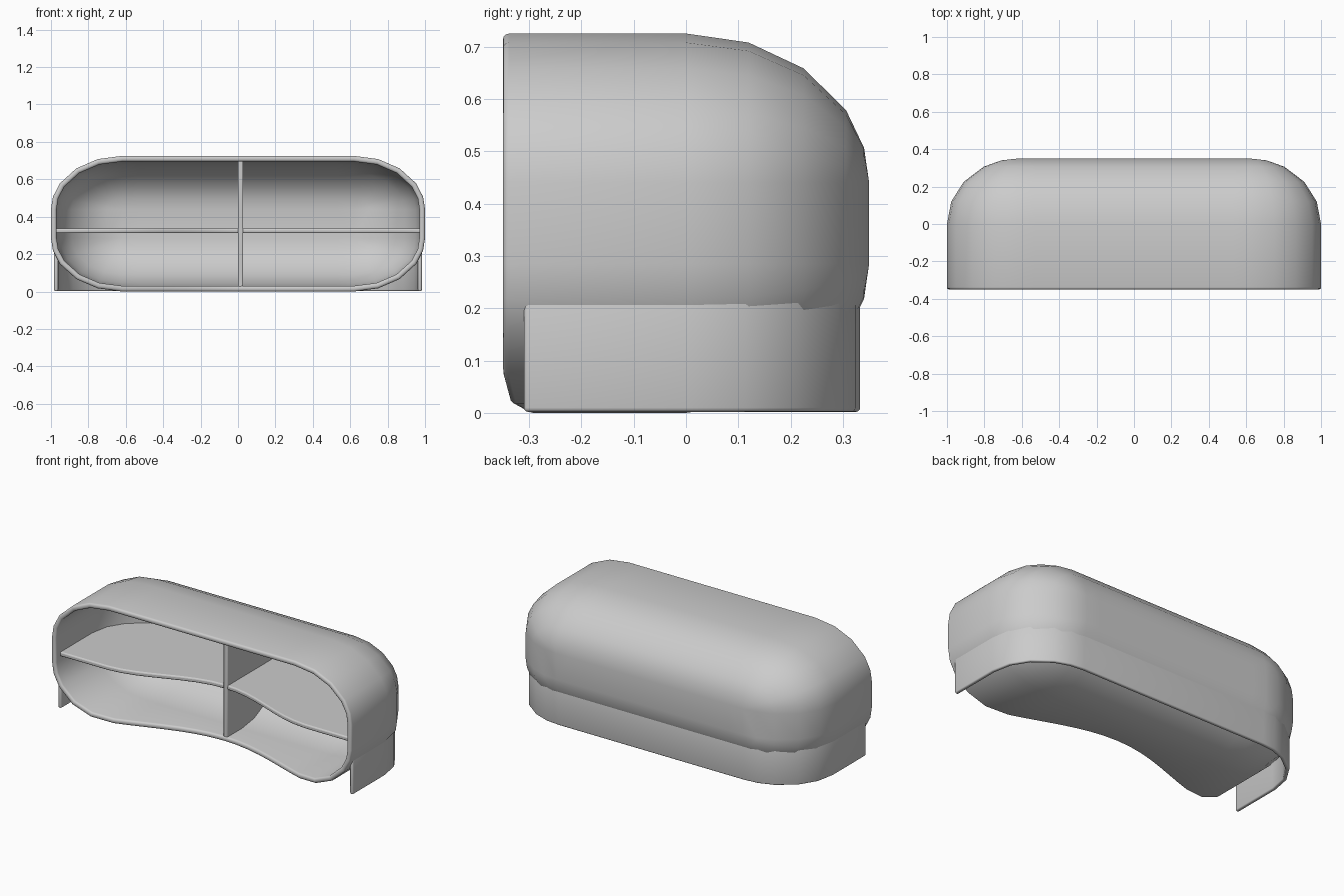
import bpy, bmesh
from math import sin, cos, pi, radians

cube = bpy.data.objects.get("Cube")
if cube:
    bpy.data.objects.remove(cube)

grey = bpy.data.materials.new("light_grey")
grey.use_nodes = True
grey.diffuse_color = (0.6, 0.6, 0.6, 1)
grey.node_tree.nodes["Principled BSDF"].inputs["Base Color"].default_value = (0.6, 0.6, 0.6, 1)

ANGLES = [radians(a) for a in (0, 20, 40, 61, 76.5, 90)]
FLAT_X, RX, RY, RZ = 0.62, 0.38, 0.35, 0.285     # straight half-width, corner radii
Z_LOW, Z_HIGH = 0.285, 0.44                      # straight part of the ends
STEPS = 14


def dip(x, width):
    """Smooth hollow in a front edge, 1 in the middle and 0 at the ends."""
    return cos(pi * x / (2 * width)) ** 2 if abs(x) < width else 0


def finish(name, bm, bevel, thickness=0):
    bmesh.ops.remove_doubles(bm, verts=bm.verts, dist=0.0005)
    bmesh.ops.recalc_face_normals(bm, faces=bm.faces)
    mesh = bpy.data.meshes.new(name)
    bm.to_mesh(mesh)
    bm.free()
    mesh.materials.append(grey)
    obj = bpy.data.objects.new(name, mesh)
    bpy.context.collection.objects.link(obj)
    if thickness:
        solid = obj.modifiers.new("wall", 'SOLIDIFY')
        solid.thickness = thickness
        solid.offset = -1
    soft = obj.modifiers.new("soft_edge", 'BEVEL')
    soft.width = bevel
    soft.segments = 3
    soft.limit_method = 'ANGLE'
    soft.angle_limit = radians(60)
    bpy.ops.object.select_all(action='DESELECT')
    obj.select_set(True)
    bpy.context.view_layer.objects.active = obj
    bpy.ops.object.shade_smooth_by_angle(angle=radians(45))
    return obj


def plate(name, outline, offset, bevel):
    """Flat plate extruded from a closed outline."""
    bm = bmesh.new()
    face = bm.faces.new([bm.verts.new(p) for p in outline])
    new = bmesh.ops.extrude_face_region(bm, geom=[face])["geom"]
    bmesh.ops.translate(bm, vec=offset, verts=[v for v in new if isinstance(v, bmesh.types.BMVert)])
    return finish(name, bm, bevel)


def section(scale):
    """Closed x-z loop of the shell with its corner radii scaled."""
    rx, rz = RX * scale, RZ * scale
    xs = [FLAT_X * (2 * i / STEPS - 1) for i in range(1, STEPS)]
    top = [(x, Z_HIGH + rz) for x in xs]
    right = [(FLAT_X + rx * sin(a), Z_HIGH + rz * cos(a)) for a in ANGLES]
    right += [(x, Z_HIGH + Z_LOW - z) for x, z in reversed(right)]
    bottom = [(x, Z_LOW - rz) for x in reversed(xs)]
    left = [(-x, z) for x, z in reversed(right)]
    return top + right + bottom + left


def back_arc(inset):
    """Plan curve from the right end, round the back, to the left end."""
    half = [(FLAT_X + (RX - inset) * cos(a), (RY - inset) * sin(a)) for a in ANGLES]
    return half + [(-x, y) for x, y in reversed(half)]


# Shell: open front with a hollowed lower lip, rounded at the back
bm = bmesh.new()
rings = [[bm.verts.new((x, -0.35 + (0.205 * dip(x, 0.9) if z < Z_LOW else 0), z))
          for x, z in section(1)]]
for a in ANGLES:
    scale = max(cos(a), 0)
    rings.append([bm.verts.new((x, RY * sin(a), z)) for x, z in section(scale)])
count = len(rings[0])
for near, far in zip(rings, rings[1:]):
    for i in range(count):
        j = (i + 1) % count
        bm.faces.new((near[i], near[j], far[j], far[i]))
bmesh.ops.remove_doubles(bm, verts=bm.verts, dist=0.0005)
back = [e for e in bm.edges if e.is_boundary and all(v.co.y > RY - 0.001 for v in e.verts)]
bmesh.ops.contextual_create(bm, geom=back)
finish("shell", bm, 0.012, 0.03)

# Skirt: upright band round the ends and back
bm = bmesh.new()
path = back_arc(0.017)
end_x = path[0][0]
path = [(end_x, -0.31)] + path + [(-end_x, -0.31)]
low = [bm.verts.new((x, y, 0.002)) for x, y in path]
high = [bm.verts.new((x, y, 0.222)) for x, y in path]
for i in range(len(path) - 1):
    bm.faces.new((low[i], low[i + 1], high[i + 1], high[i]))
skirt = finish("skirt", bm, 0.008, 0.022)
# keep the wall thickness on the inner side
normal = skirt.data.polygons[0].normal
skirt.modifiers["wall"].offset = -1 if normal.x > 0 else 1

# Shelf: horizontal plate with a wavy front edge
rim = back_arc(0.02)
end_x = rim[0][0]
front = []
for i in range(25):
    x = end_x * (i / 12 - 1)
    front.append((x, -0.305 + 0.17 * dip(x, 0.68)))
plate("shelf", [(x, y, 0.312) for x, y in rim + front], (0, 0, 0.026), 0.008)

# Divider: upright plate in the middle, rounded at the back
inset = 0.015
curve = [((RY - inset) * sin(a), Z_HIGH + (RZ - inset) * cos(a)) for a in ANGLES]
curve += [(y, Z_HIGH + Z_LOW - z) for y, z in reversed(curve)]
side = [(-0.14, Z_HIGH + RZ - inset)] + curve + [(-0.14, Z_LOW - RZ + inset)]
plate("divider", [(0, y, z) for y, z in side], (0.028, 0, 0), 0.006)
